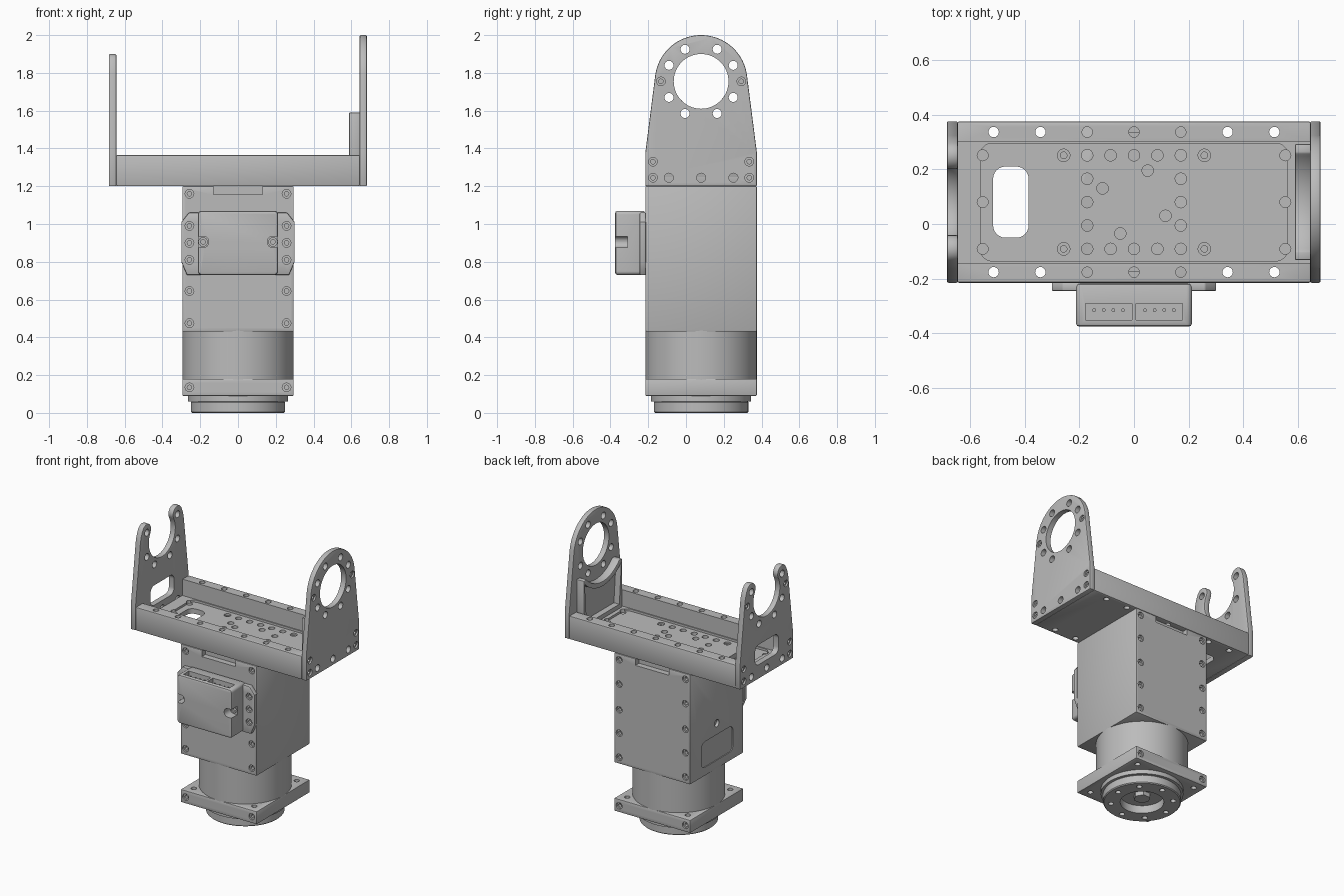
import bpy, bmesh
from math import cos, sin, radians, pi

if "Cube" in bpy.data.objects:
    bpy.data.objects.remove(bpy.data.objects["Cube"])

GREY = (0.5, 0.5, 0.5, 1)
mat = bpy.data.materials.new("machined_grey")
mat.use_nodes = True
mat.diffuse_color = GREY
mat.node_tree.nodes["Principled BSDF"].inputs["Base Color"].default_value = GREY

YC = 0.08          # depth centre of the housing
HALF = 0.295       # half width of the housing
RING_Z = 1.755     # height of the pivot axis


# --- helpers ---
def arc(u, v, r, a0, a1, n=24):
    steps = [radians(a0 + (a1 - a0) * i / n) for i in range(n + 1)]
    return [(u + r * cos(a), v + r * sin(a)) for a in steps]


def circle(u, v, r, n=24):
    return arc(u, v, r, 0, 360, n)[:-1]


def rect(u0, u1, v0, v1, r=0):
    if not r:
        return [(u0, v0), (u1, v0), (u1, v1), (u0, v1)]
    return (arc(u1 - r, v1 - r, r, 0, 90, 6) + arc(u0 + r, v1 - r, r, 90, 180, 6)
            + arc(u0 + r, v0 + r, r, 180, 270, 6) + arc(u1 - r, v0 + r, r, 270, 360, 6))


PLACE = {"X": lambda u, v, d: (d, u, v),
         "Y": lambda u, v, d: (u, d, v),
         "Z": lambda u, v, d: (u, v, d)}


def build(name, *shapes):
    """Each shape is (axis, outline, start, end): an extruded profile."""
    bm = bmesh.new()
    for axis, pts, a, b in shapes:
        lo = [bm.verts.new(PLACE[axis](u, v, a)) for u, v in pts]
        hi = [bm.verts.new(PLACE[axis](u, v, b)) for u, v in pts]
        bm.faces.new(lo)
        bm.faces.new(hi[::-1])
        for i in range(len(pts)):
            j = (i + 1) % len(pts)
            bm.faces.new((lo[j], lo[i], hi[i], hi[j]))
    bmesh.ops.recalc_face_normals(bm, faces=bm.faces)
    mesh = bpy.data.meshes.new(name)
    bm.to_mesh(mesh)
    bm.free()
    mesh.materials.append(mat)
    ob = bpy.data.objects.new(name, mesh)
    bpy.context.scene.collection.objects.link(ob)
    return ob


def apply(ob, mod):
    bpy.context.view_layer.objects.active = ob
    bpy.ops.object.modifier_apply(modifier=mod.name)


def bevel(ob, width, segments=2):
    mod = ob.modifiers.new("bevel", "BEVEL")
    mod.width, mod.segments = width, segments
    mod.limit_method, mod.angle_limit = "ANGLE", radians(40)
    apply(ob, mod)
    return ob


def cut(ob, *shapes):
    cutter = build("cutter", *shapes)
    cutter.hide_render = True
    mod = ob.modifiers.new("cut", "BOOLEAN")
    mod.operation, mod.solver, mod.object = "DIFFERENCE", "EXACT", cutter
    apply(ob, mod)
    bpy.data.objects.remove(cutter)


def screws(ob, axis, spots, face, inward):
    """Counterbore with a smaller socket; inward is +1 or -1 along the axis."""
    for r, depth in ((0.023, 0.012), (0.012, 0.03)):
        cut(ob, *[(axis, circle(u, v, r, 16), face - inward * 0.02, face + inward * depth)
                  for u, v in spots])


# --- housing ---
F, B = YC - HALF, YC + HALF
body = bevel(build("motor_housing", ("Z", rect(-HALF, HALF, F, B), 0.43, 1.2)), 0.006)
columns = [(x, z) for x in (-0.257, 0.257) for z in (1.16, 0.99, 0.81, 0.645, 0.475)]
screws(body, "Y", columns, F, 1)
screws(body, "Y", columns, B, -1)
cut(body, ("Y", rect(-0.13, 0.13, 1.155, 1.25), F - 0.1, F + 0.04),
    ("Y", rect(-0.13, 0.13, 1.155, 1.25), B - 0.04, B + 0.1),
    ("X", rect(-0.1, 0.25, 0.49, 0.67, 0.04), -0.4, -HALF + 0.006),
    ("X", circle(YC, 0.75, 0.025), -0.4, -HALF + 0.02))

# --- turntable below the housing ---
build("turntable_drum", ("Z", circle(0, YC, HALF, 64), 0.17, 0.435))
flange = bevel(build("mounting_flange", ("Z", rect(-HALF, HALF, F, B), 0.09, 0.18)), 0.005)
flange_spots = [(-0.257, 0.135), (0.257, 0.135)]
screws(flange, "Y", flange_spots, F, 1)
screws(flange, "Y", flange_spots, B, -1)
cut(flange, *[("Z", circle(x, YC + y, 0.018, 16), 0, 0.3)
              for x in (-0.235, 0.235) for y in (-0.235, 0.235)])

build("hub_collar", ("Z", circle(0, YC, 0.265, 64), 0.06, 0.092))
hub = bevel(build("output_hub", ("Z", circle(0, YC, 0.25, 64), 0, 0.062)), 0.006, 1)
cut(hub, ("Z", circle(0, YC, 0.14, 48), -0.1, 0.055),
    *[("Z", circle(0.2 * cos(k * pi / 4), YC + 0.2 * sin(k * pi / 4), 0.018, 16), -0.1, 0.04)
      for k in range(8)])
build("hub_hex_nut", ("Z", circle(0, YC, 0.055, 6), 0.025, 0.058))

# --- connector module on the front ---
mount = [(-0.3, 0.8), (-0.27, 0.73), (0.27, 0.73), (0.3, 0.8),
         (0.3, 1.01), (0.26, 1.06), (-0.26, 1.06), (-0.3, 1.01)]
mount_plate = bevel(build("connector_mount", ("Y", mount, F - 0.03, F + 0.002)), 0.005)
screws(mount_plate, "Y", [(x, z) for x in (-0.257, 0.257) for z in (0.81, 0.9, 0.99)],
       F - 0.03, 1)
case = bevel(build("connector_case",
                   ("Y", rect(-0.212, 0.212, 0.73, 1.07, 0.02), -0.375, F - 0.002)), 0.012)
cut(case, *[("Y", rect(min(s * 0.155, s * 0.3), max(s * 0.155, s * 0.3), 0.875, 0.935, 0.029),
             -0.5, -0.31) for s in (-1, 1)])
screws(case, "Y", [(-0.185, 0.905), (0.185, 0.905)], -0.31, 1)
sockets = (-0.093, 0.093)
cut(case, *[("Z", rect(x - 0.085, x + 0.085, -0.35, -0.29), 1.0, 1.2) for x in sockets])
build("connector_pins", *[("Z", circle(x + i * 0.035 - 0.0525, -0.315, 0.007, 8), 0.99, 1.05)
                          for x in sockets for i in range(4)])

# --- channel tray ---
tray = bevel(build("channel_tray", ("Z", rect(-0.646, 0.646, F, B), 1.2, 1.365)), 0.008)
cut(tray, ("Z", rect(-0.8, 0.8, F + 0.073, B - 0.073), 1.25, 1.5))
cut(tray, ("Z", rect(-0.56, 0.56, -0.135, 0.295, 0.04), 1.235, 1.4))
rail_holes = [(x, y) for x in (-0.513, -0.342, -0.171, 0, 0.171, 0.342, 0.513)
              for y in (-0.176, 0.336)]
grid = [(0.0855 * i, YC + 0.0855 * j) for i in range(-2, 3) for j in range(-2, 3)
        if abs(j) == 2 or abs(i) == 2]
spiral = [(0.05, 0.195), (-0.115, 0.13), (0.115, 0.03), (-0.05, -0.035)]
cut(tray, ("Z", rect(-0.515, -0.385, -0.05, 0.21, 0.045), 1.1, 1.5),
    *[("Z", circle(x, y, 0.019, 16), 1.1, 1.5) for x, y in rail_holes],
    *[("Z", circle(x, y, 0.021, 16), 1.1, 1.5) for x, y in grid + spiral])
screws(tray, "Z", [(x, YC + y) for x in (-0.257, 0.257) for y in (-0.171, 0.171)], 1.235, -1)
cut(tray, *[("Z", circle(x, YC + y, 0.02, 16), 1.225, 1.3)
            for x in (-0.553, 0.553) for y in (-0.171, 0, 0.171)])

# --- end plates sharing one tapered foot ---
R_OUT, R_IN, R_MID, TIP = 0.245, 0.145, 0.195, 29
SIDE = 7.3
foot_left = [(F, 1.38), (F, 1.2)]
foot_right = [(B, 1.2), (B, 1.38)]
ring_plate_outline = foot_left + foot_right + arc(YC, RING_Z, R_OUT, SIDE, 180 - SIDE, 48)


def tip(angle):
    a = radians(angle)
    return arc(YC + R_MID * cos(a), RING_Z + R_MID * sin(a), 0.05, angle, angle + 180, 12)


def far_tip():
    a = radians(180 - TIP)
    return arc(YC + R_MID * cos(a), RING_Z + R_MID * sin(a), 0.05, -TIP, 180 - TIP, 12)


hook_outline = (foot_left + foot_right + arc(YC, RING_Z, R_OUT, SIDE, TIP, 6)[:-1] + tip(TIP)
                + arc(YC, RING_Z, R_IN, TIP, -180 - TIP, 40)[1:-1] + far_tip()
                + arc(YC, RING_Z, R_OUT, 180 - TIP, 180 - SIDE, 6)[1:])

bolts = [(YC + a * 0.085, RING_Z + b * 0.085) for a in (-2, -1, 1, 2) for b in (-2, -1, 1, 2)
         if abs(a) != abs(b)]
foot_screws = [(YC + y, z) for y in (-0.255, 0.255) for z in (1.245, 1.33)]
pivot_screws = [(YC - 0.213, RING_Z), (YC + 0.213, RING_Z)]
foot_bolts = [(YC + y, 1.245) for y in (-0.171, 0, 0.171)]


def end_plate(name, outline, x0, x1, holes, outer, inward, extra):
    plate = bevel(build(name, ("X", outline, x0, x1)), 0.006)
    cut(plate, extra, *[("X", circle(y, z, 0.024, 16), x0 - 0.1, x1 + 0.1)
                        for y, z in holes + foot_bolts])
    screws(plate, "X", foot_screws + pivot_screws, outer, inward)


end_plate("ring_end_plate", ring_plate_outline, 0.644, 0.682, bolts, 0.682, -1,
          ("X", circle(YC, RING_Z, R_IN, 64), 0.5, 0.8))
end_plate("hook_end_plate", hook_outline, -0.684, -0.644,
          [p for p in bolts if p[1] < 1.9], -0.684, 1,
          ("X", rect(YC - 0.13, YC + 0.13, 1.3, 1.44, 0.04), -0.8, -0.5))


# --- saddle frame inside the ring plate ---
def saddle(half, bottom, radius, top):
    a = radians(42.5)
    edge = radius * sin(pi / 2 - a)
    curve = arc(YC, RING_Z, radius, -42.5, -137.5, 24)
    if half > edge:
        curve = [(YC + half, top)] + curve + [(YC - half, top)]
    return [(YC - half, bottom), (YC + half, bottom)] + curve


frame = bevel(build("saddle_frame", ("X", saddle(0.212, 1.245, 0.244, 1.59), 0.588, 0.646)), 0.005)
cut(frame, ("X", saddle(0.18, 1.28, 0.276, 1.56), 0.5, 0.63))

# --- smooth round walls, keep edges sharp ---
bpy.ops.object.select_all(action="DESELECT")
for ob in bpy.context.scene.objects:
    if ob.type == "MESH":
        ob.select_set(True)
        bpy.context.view_layer.objects.active = ob
bpy.ops.object.shade_smooth_by_angle(angle=radians(30))
